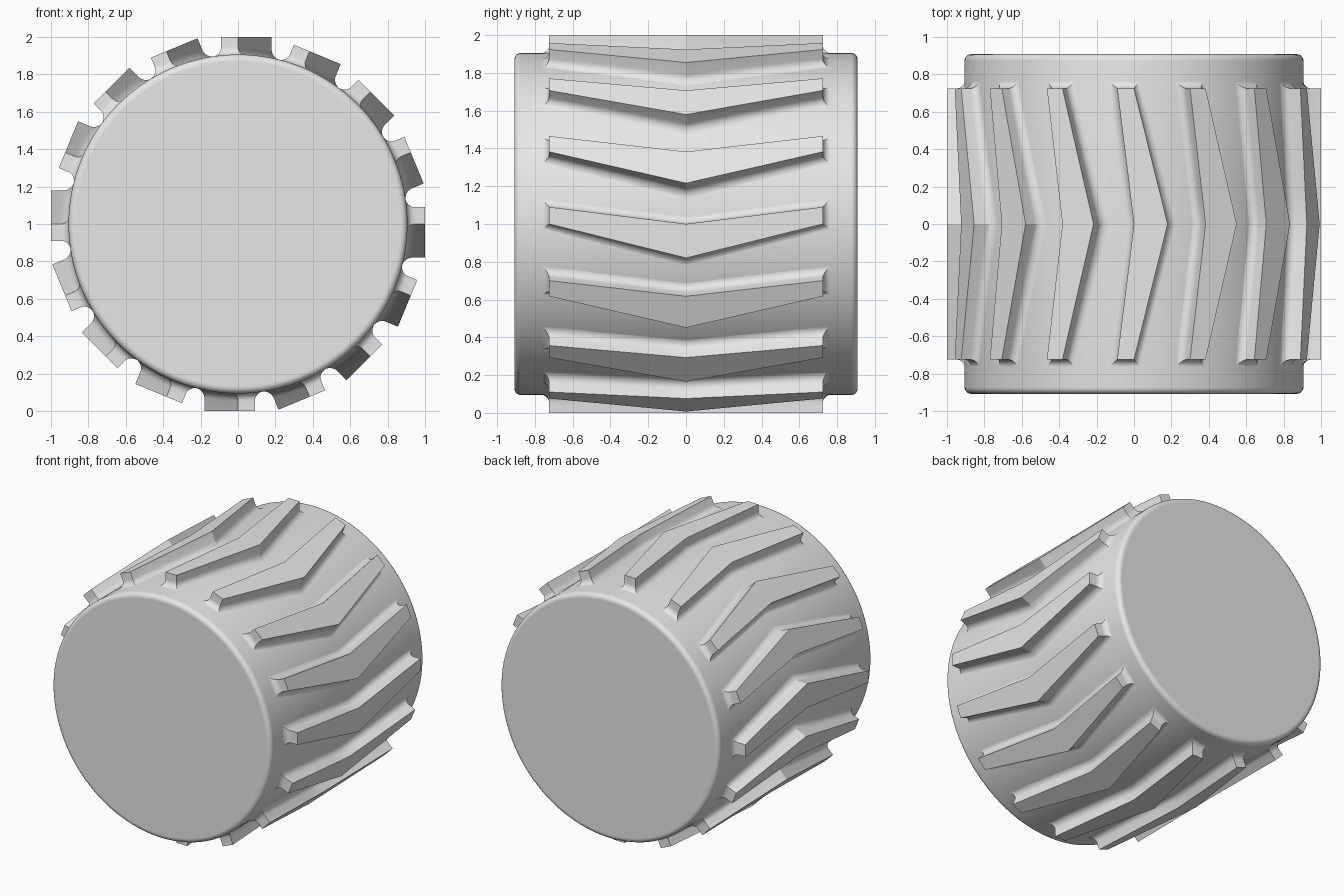
import bpy, bmesh, math
from mathutils import Matrix, Vector

cube = bpy.data.objects.get("Cube")
if cube:
    bpy.data.objects.remove(cube, do_unlink=True)

DRUM_R, DRUM_HALF, EDGE = 0.906, 0.908, 0.035
TREADS, TOP, FILLET, STEPS, CUTS = 16, 1.0, 0.042, 6, 5
CENTRE = Matrix.Translation((0, 0, 1))

grey = bpy.data.materials.new("light_grey")
grey.use_nodes = True
colour = (0.8, 0.8, 0.8, 1)
grey.diffuse_color = colour
for node in grey.node_tree.nodes:
    if node.type == 'BSDF_PRINCIPLED':
        node.inputs["Base Color"].default_value = colour


def finish(bm, name, angle):
    """Turn the bmesh into a smooth-shaded object."""
    bm.transform(CENTRE)
    bmesh.ops.recalc_face_normals(bm, faces=bm.faces)
    mesh = bpy.data.meshes.new(name)
    bm.to_mesh(mesh)
    bm.free()
    mesh.materials.append(grey)
    obj = bpy.data.objects.new(name, mesh)
    bpy.context.collection.objects.link(obj)
    bpy.ops.object.select_all(action='DESELECT')
    obj.select_set(True)
    bpy.context.view_layer.objects.active = obj
    bpy.ops.object.shade_smooth_by_angle(angle=math.radians(angle))
    return obj


def offset(points, d):
    """Move a counter-clockwise outline outward by d with mitred corners."""
    result = []
    for i, p in enumerate(points):
        a = (p - points[i - 1]).normalized()
        b = (points[(i + 1) % len(points)] - p).normalized()
        n1, n2 = Vector((a.y, -a.x)), Vector((b.y, -b.x))
        result.append(p + (n1 + n2) * d / (1 + n1.dot(n2)))
    return result


# Drum: cylinder along y with rounded rims
bm = bmesh.new()
bmesh.ops.create_cone(bm, cap_ends=True, segments=128, radius1=DRUM_R,
                      radius2=DRUM_R, depth=2 * DRUM_HALF)
caps = [f for f in bm.faces if abs(f.normal.z) > 0.9]
rims = list({e for f in caps for e in f.edges})
bmesh.ops.bevel(bm, geom=rims, offset=EDGE, offset_type='OFFSET', segments=6,
                profile=0.5, affect='EDGES')
caps = [f for f in bm.faces if len(f.verts) > 4]
bmesh.ops.inset_region(bm, faces=caps, thickness=0.005)
bm.transform(Matrix.Rotation(math.pi / 2, 4, 'X'))
finish(bm, "drum", 30)

# Chevron outline of one tread, subdivided to follow the drum
corners = [Vector(c) for c in ((-0.09, -0.725), (0, -0.725), (0.18, 0),
                               (0, 0.725), (-0.09, 0.725), (0, 0))]
outline = []
for i, c in enumerate(corners):
    after = corners[(i + 1) % len(corners)]
    outline += [c.lerp(after, k / CUTS) for k in range(CUTS)]

# Treads: flat top, straight walls and a concave fillet onto the drum
bm = bmesh.new()
for t in range(TREADS):
    turn = Matrix.Rotation(math.tau * t / TREADS, 4, 'Y')
    rings = [[bm.verts.new(turn @ Vector((p.x, p.y, TOP))) for p in outline]]
    for s in range(STEPS + 1):
        a = math.pi / 2 * s / STEPS
        rise = FILLET * (1 - math.sin(a)) - 0.001
        rings.append([
            bm.verts.new(turn @ Vector((p.x, p.y, math.sqrt(DRUM_R ** 2 - p.x ** 2) + rise)))
            for p in offset(outline, FILLET * (1 - math.cos(a)))])
    bm.faces.new(rings[0])
    for upper, lower in zip(rings, rings[1:]):
        for i in range(len(outline)):
            bm.faces.new((upper[i - 1], lower[i - 1], lower[i], upper[i]))
finish(bm, "chevron_treads", 22)
